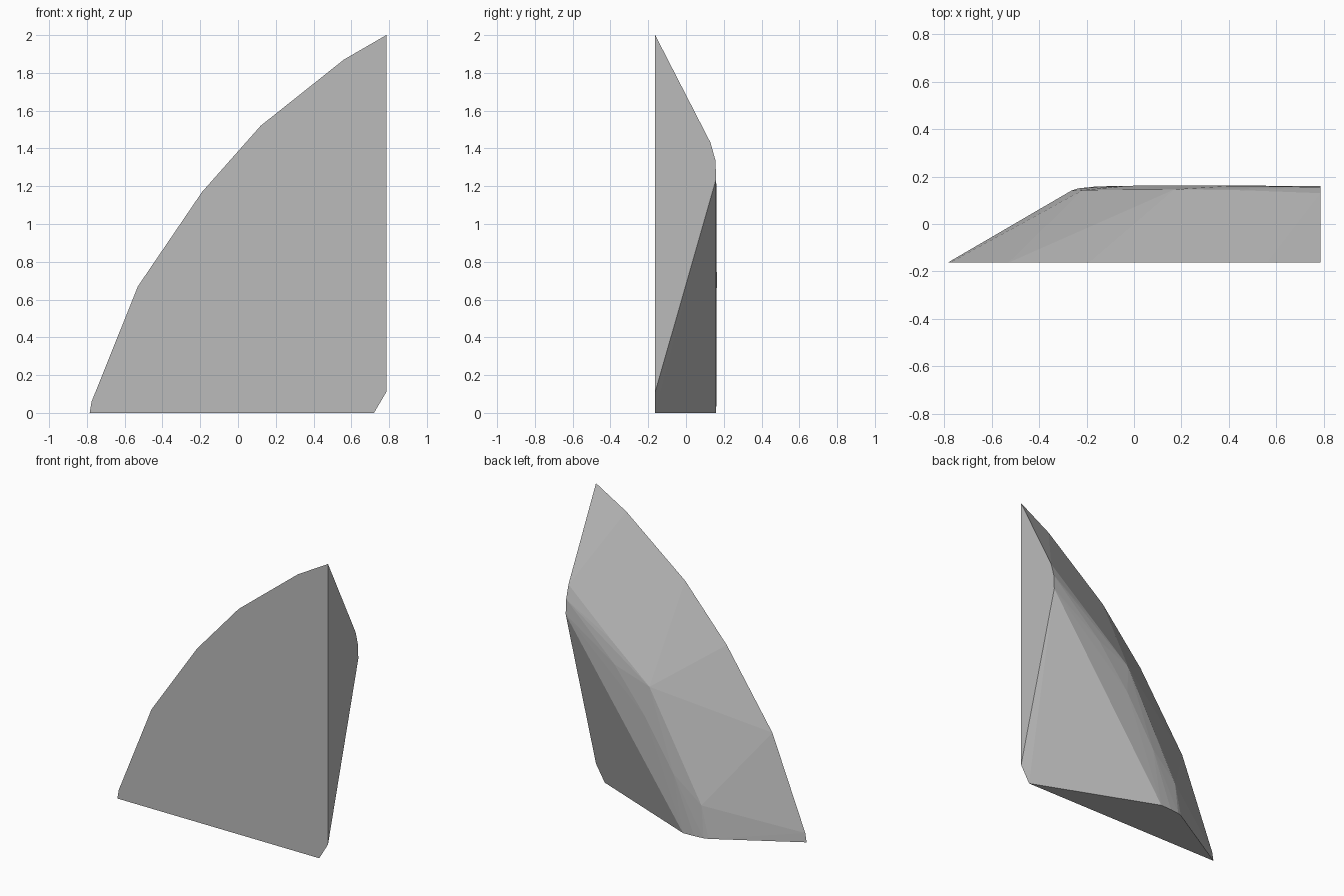
import bpy
import bmesh

if "Cube" in bpy.data.objects:
    bpy.data.objects.remove(bpy.data.objects["Cube"])

# One flat colour
grey = bpy.data.materials.new("stone grey")
grey.diffuse_color = (0.5, 0.5, 0.5, 1)
grey.use_nodes = True
grey.node_tree.nodes["Principled BSDF"].inputs["Base Color"].default_value = grey.diffuse_color

# Flat front outline, as (x, z)
FRONT_Y, SIDE_X = -0.163, 0.785
outline = [(-0.785, 0), (-0.775, 0.06), (-0.53, 0.67), (-0.19, 1.17), (0.12, 1.52),
           (0.56, 1.87), (SIDE_X, 2.0), (SIDE_X, 0.11), (0.72, 0)]

# Upper ridge, where the sloping rim ends, as (x, y, z)
ridge = [(SIDE_X, 0.13, 1.43), (0.46, 0.142, 1.15), (0.17, 0.146, 0.91),
         (-0.01, 0.146, 0.575), (-0.215, 0.143, 0.213), (-0.265, 0.14, 0)]

# Rounded crest at the back
crest = [(SIDE_X, 0.155, 1.34), (0.42, 0.161, 1.0), (0.19, 0.163, 0.71),
         (-0.02, 0.161, 0.38), (-0.17, 0.157, 0), (-0.235, 0.15, 0)]

# Top edge of the slanting underside
under_edge = [(SIDE_X, 0.16, 1.24), (-0.09, 0.16, 0)]

# Convex faceted shard around all the edges
bm = bmesh.new()
for p in [(x, FRONT_Y, z) for x, z in outline] + ridge + crest + under_edge:
    bm.verts.new(p)
hull = bmesh.ops.convex_hull(bm, input=bm.verts)
inside = {v for v in hull["geom_interior"] + hull["geom_unused"]
          if isinstance(v, bmesh.types.BMVert)}
bmesh.ops.delete(bm, geom=list(inside), context='VERTS')

# Merge coplanar triangles into clean flat faces
bmesh.ops.dissolve_limit(bm, angle_limit=0.01, verts=bm.verts, edges=bm.edges)
bmesh.ops.recalc_face_normals(bm, faces=bm.faces)

mesh = bpy.data.meshes.new("faceted_shard")
bm.to_mesh(mesh)
bm.free()
mesh.materials.append(grey)
shard = bpy.data.objects.new("faceted_shard", mesh)
bpy.context.collection.objects.link(shard)
